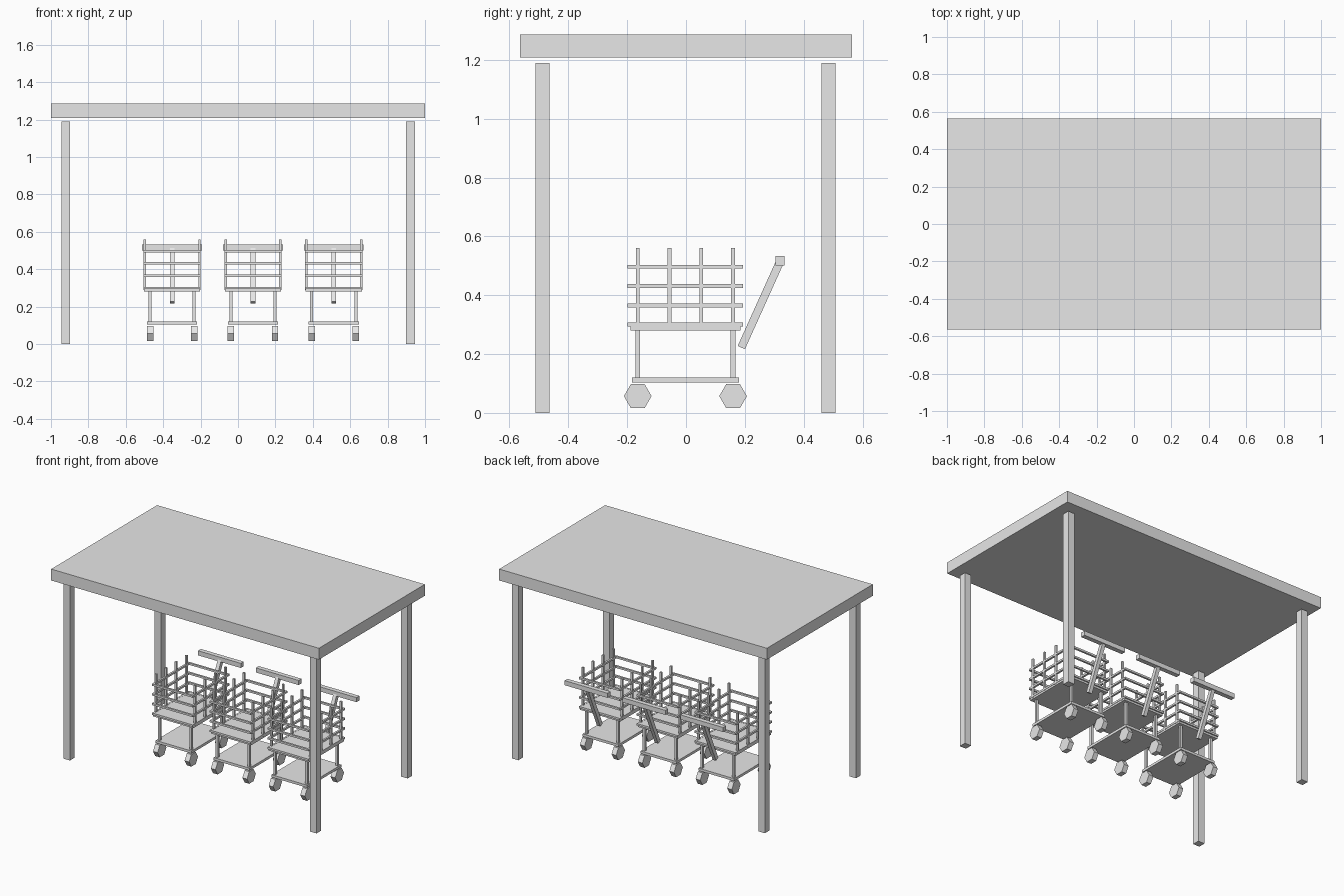
import bpy
import math

cube = bpy.data.objects.get("Cube")
if cube:
    bpy.data.objects.remove(cube, do_unlink=True)

grey = bpy.data.materials.new("light_grey")
grey.use_nodes = True
grey.diffuse_color = (0.8, 0.8, 0.8, 1)
grey.node_tree.nodes["Principled BSDF"].inputs["Base Color"].default_value = (0.8, 0.8, 0.8, 1)


def finish(name):
    obj = bpy.context.object
    obj.name = name
    obj.data.materials.append(grey)
    return obj


def box(name, centre, size, tilt=0):
    bpy.ops.mesh.primitive_cube_add(size=1, location=centre, rotation=(tilt, 0, 0))
    bpy.context.object.scale = size
    return finish(name)


def wheel(name, centre):
    # Six-sided roller on a sideways axle, one corner pointing up
    bpy.ops.mesh.primitive_cylinder_add(vertices=6, radius=0.047, depth=0.034,
                                        location=centre, rotation=(0, math.pi / 2, 0))
    return finish(name)


def cart(x, tag):
    leg_y = (-0.164, 0.16)
    # Shelf and basket floor
    box(f"{tag}_shelf", (x, -0.002, 0.112), (0.268, 0.364, 0.017))
    box(f"{tag}_basket_floor", (x, -0.002, 0.293), (0.3, 0.374, 0.025))

    # Legs and wheels
    for side in (-1, 1):
        for y in leg_y:
            box(f"{tag}_leg", (x + side * 0.118, y, 0.2), (0.016, 0.016, 0.17))
            wheel(f"{tag}_wheel", (x + side * 0.118, y, 0.057))

    # Basket uprights and rails
    for side in (-1, 1):
        for i in range(4):
            y = leg_y[0] + i * 0.108
            box(f"{tag}_upright", (x + side * 0.146, y, 0.425), (0.013, 0.013, 0.27))
        for i in range(4):
            z = 0.3 + i * 0.0655
            box(f"{tag}_side_rail", (x + side * 0.146, -0.002, z), (0.013, 0.392, 0.013))
            box(f"{tag}_end_rail", (x, -0.002 + side * 0.189, z), (0.305, 0.013, 0.013))

    # Slanted handle with cross grip
    low, high = (0.188, 0.222), (0.32, 0.515)
    dy, dz = high[0] - low[0], high[1] - low[1]
    box(f"{tag}_handle_pole", (x, low[0] + dy / 2, low[1] + dz / 2),
        (0.025, 0.027, math.hypot(dy, dz)), -math.atan2(dy, dz))
    box(f"{tag}_handle_grip", (x, 0.32, 0.517), (0.32, 0.031, 0.031))


# Shelter roof and posts
box("roof", (0, 0, 1.247), (2, 1.13, 0.077))
for px in (-0.921, 0.921):
    for py in (-0.488, 0.484):
        box("roof_post", (px, py, 0.595), (0.048, 0.048, 1.19))

# Row of carts
for n in range(3):
    cart(-0.352 + n * 0.432, f"cart_{n + 1}")
